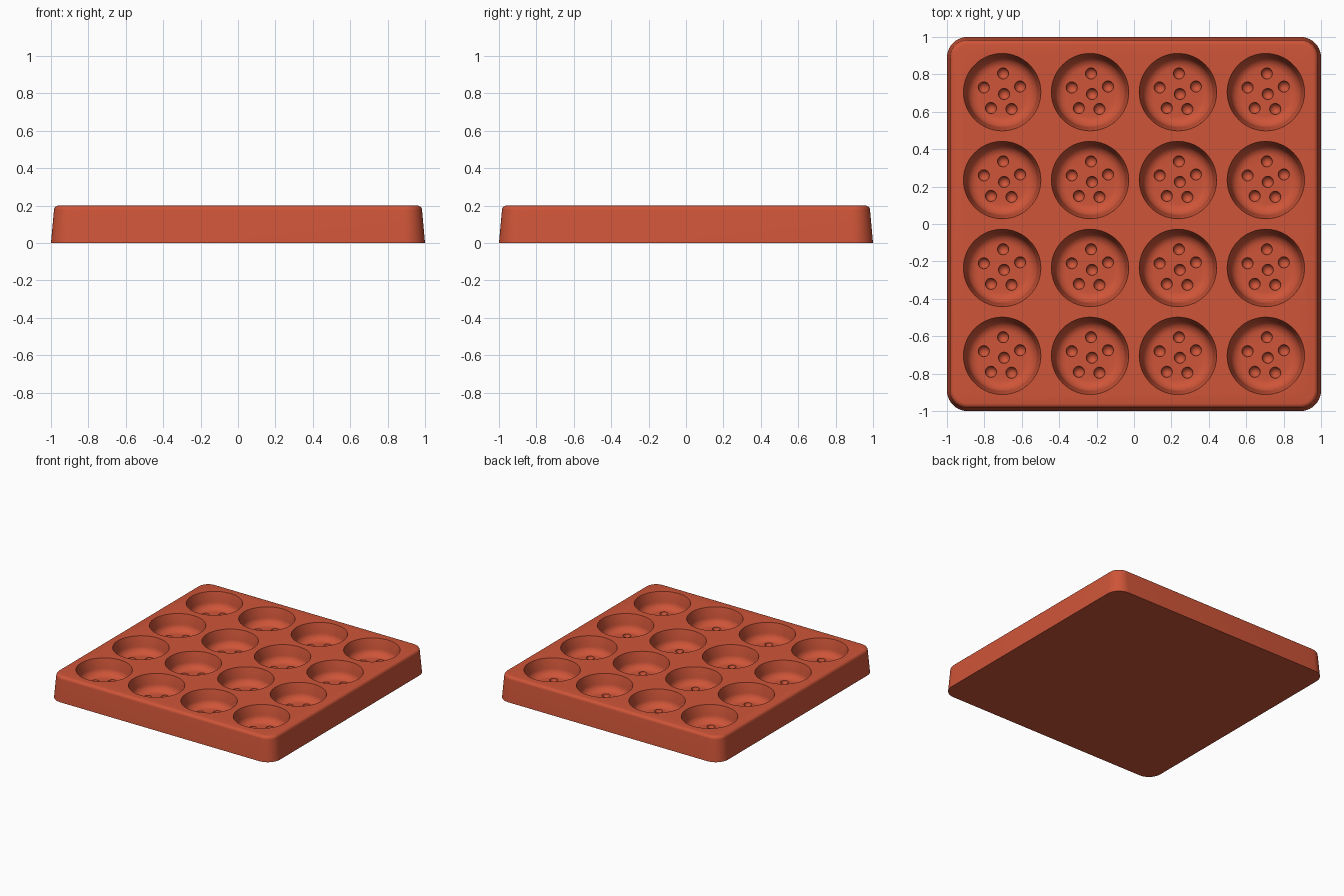
import bpy, bmesh, math
from mathutils import Matrix, Vector

cube = bpy.data.objects.get("Cube")
if cube:
    bpy.data.objects.remove(cube)

red = bpy.data.materials.new("terracotta red")
red.use_nodes = True
colour = (0.62, 0.09, 0.04, 1)
red.diffuse_color = colour
red.node_tree.nodes["Principled BSDF"].inputs["Base Color"].default_value = colour

HEIGHT, DEPTH, WELL_R, PITCH = 0.2, 0.13, 0.207, 0.47


def make_object(name, bm):
    bmesh.ops.recalc_face_normals(bm, faces=bm.faces)
    mesh = bpy.data.meshes.new(name)
    bm.to_mesh(mesh)
    bm.free()
    mesh.materials.append(red)
    obj = bpy.data.objects.new(name, mesh)
    bpy.context.collection.objects.link(obj)
    return obj


def rounded_square(half, radius, z, steps=10):
    points = []
    for quarter in range(4):
        mid = math.pi / 4 + quarter * math.pi / 2
        cx = math.copysign(half - radius, math.cos(mid))
        cy = math.copysign(half - radius, math.sin(mid))
        for i in range(steps + 1):
            a = (quarter + i / steps) * math.pi / 2
            points.append((cx + radius * math.cos(a), cy + radius * math.sin(a), z))
    return points


def loft(bm, rings):
    loops = [[bm.verts.new(p) for p in ring] for ring in rings]
    for low, high in zip(loops, loops[1:]):
        for i in range(len(low)):
            j = (i + 1) % len(low)
            bm.faces.new((low[i], low[j], high[j], high[i]))
    bm.faces.new(loops[0][::-1])
    bm.faces.new(loops[-1])


# Tapered slab with a rounded upper rim
bm = bmesh.new()
rings = [rounded_square(1, 0.11, 0)]
for i in range(6):
    a = i / 5 * math.pi / 2
    inset = 0.016 + 0.025 * (1 - math.cos(a))
    rings.append(rounded_square(1 - inset, 0.11 - inset, HEIGHT - 0.025 + 0.025 * math.sin(a)))
loft(bm, rings)
tray = make_object("tray", bm)

# Round wells with a curved foot
FLOOR = HEIGHT - DEPTH
FOOT = 0.06
profile = []
for i in range(9):
    a = i / 8 * math.pi / 2
    profile.append((0.19 - FOOT + FOOT * math.sin(a), FLOOR + FOOT * (1 - math.cos(a))))
profile += [(WELL_R, HEIGHT), (WELL_R, HEIGHT + 0.05)]
centres = [((i - 1.5) * PITCH, (j - 1.5) * PITCH) for i in range(4) for j in range(4)]
wells, dimples = bmesh.new(), bmesh.new()
offsets = [(0.005, 0.10), (0.096, 0.03), (0.05, -0.09), (-0.06, -0.085), (-0.098, 0.025), (0.01, -0.01)]
for x, y in centres:
    loft(wells, [[(x + r * math.cos(k * math.tau / 64), y + r * math.sin(k * math.tau / 64), z)
                  for k in range(64)] for r, z in profile])
    for dx, dy in offsets:
        bmesh.ops.create_uvsphere(dimples, u_segments=20, v_segments=12, radius=0.03,
                                  matrix=Matrix.Translation(Vector((x + dx, y + dy, FLOOR))))

# Cut the wells, then the small dimples in their floors
for name, cutter_mesh in (("well_cutter", wells), ("dimple_cutter", dimples)):
    cutter = make_object(name, cutter_mesh)
    cutter.hide_render = True
    cutter.hide_set(True)
    mod = tray.modifiers.new(name, "BOOLEAN")
    mod.operation = "DIFFERENCE"
    mod.solver = "EXACT"
    mod.object = cutter

bpy.context.view_layer.objects.active = tray
tray.select_set(True)
for mod in list(tray.modifiers):
    bpy.ops.object.modifier_apply(modifier=mod.name)
for name in ("well_cutter", "dimple_cutter"):
    bpy.data.objects.remove(bpy.data.objects[name])
bpy.ops.object.shade_smooth_by_angle(angle=math.radians(35))
